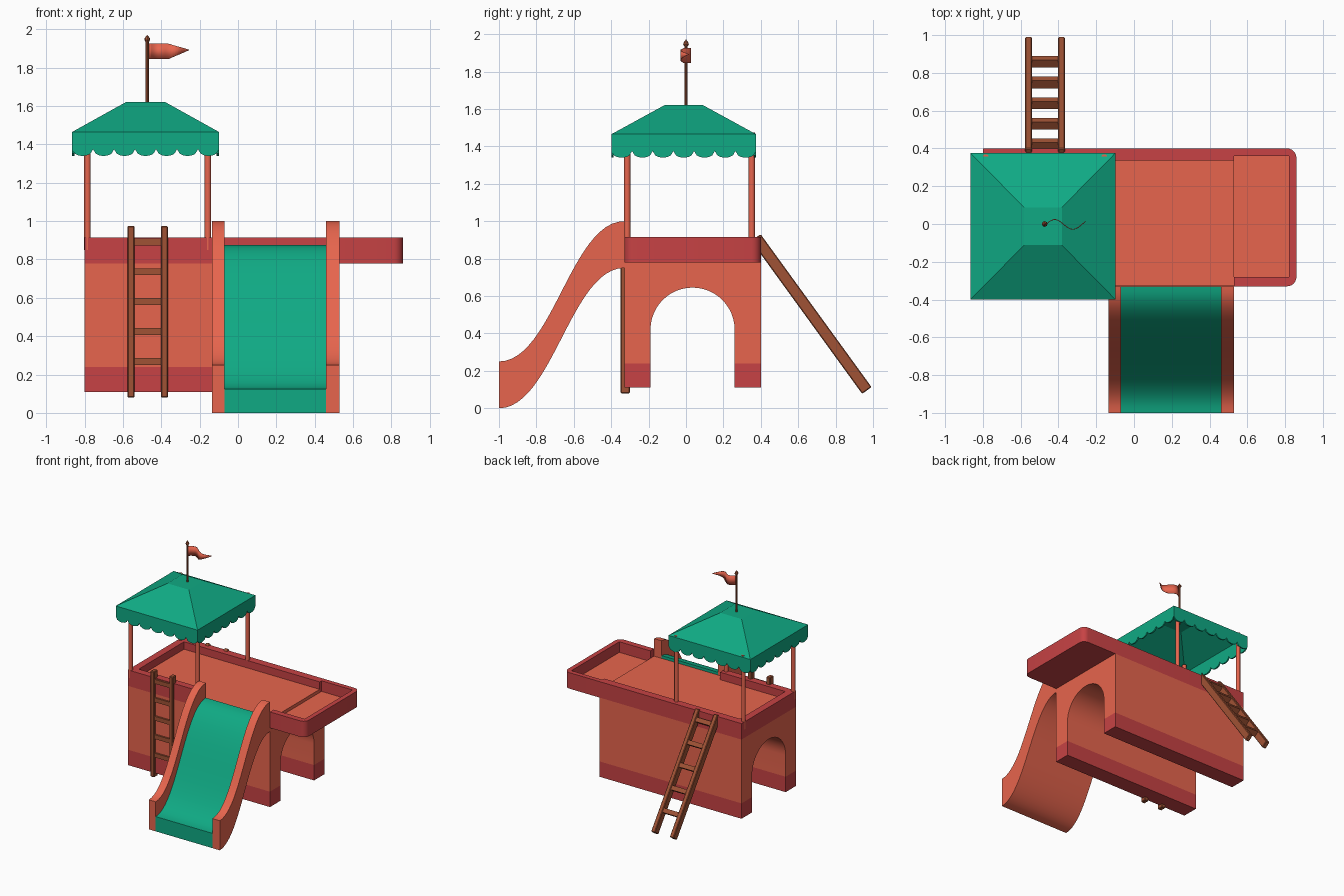
import bpy, bmesh, math
from mathutils import Vector, Matrix

if "Cube" in bpy.data.objects:
    bpy.data.objects.remove(bpy.data.objects["Cube"])


def mat(name, col):
    m = bpy.data.materials.new(name)
    m.diffuse_color = (*col, 1)
    m.use_nodes = True
    m.node_tree.nodes["Principled BSDF"].inputs["Base Color"].default_value = m.diffuse_color
    return m


CORAL = mat("coral", (0.80, 0.13, 0.075))
RED = mat("red", (0.57, 0.055, 0.058))
GREEN = mat("green", (0.005, 0.40, 0.23))
BROWN = mat("brown", (0.35, 0.085, 0.035))


def finish(name, bm, *mats, smooth=False):
    bmesh.ops.recalc_face_normals(bm, faces=bm.faces)
    me = bpy.data.meshes.new(name)
    bm.to_mesh(me)
    bm.free()
    ob = bpy.data.objects.new(name, me)
    bpy.context.collection.objects.link(ob)
    for m in mats:
        me.materials.append(m)
    if smooth:
        bpy.ops.object.select_all(action='DESELECT')
        ob.select_set(True)
        bpy.context.view_layer.objects.active = ob
        bpy.ops.object.shade_smooth_by_angle(angle=math.radians(35))
    return ob


def prism(pts, vec):
    """Extrude a closed 3D outline along vec."""
    bm = bmesh.new()
    f = bm.faces.new([bm.verts.new(p) for p in pts])
    r = bmesh.ops.extrude_face_region(bm, geom=[f], use_keep_orig=True)
    bmesh.ops.translate(bm, vec=vec, verts=[v for v in r['geom'] if isinstance(v, bmesh.types.BMVert)])
    bmesh.ops.recalc_face_normals(bm, faces=bm.faces)
    return bm


def add_box(bm, size, centre, bevel=0.0):
    r = bmesh.ops.create_cube(bm, size=1, matrix=Matrix.Translation(centre) @ Matrix.Diagonal((*size, 1)))
    if bevel:
        edges = list({e for v in r['verts'] for e in v.link_edges})
        bmesh.ops.bevel(bm, geom=edges, offset=bevel, segments=1, affect='EDGES')


def spin_profile(name, profile, x, y, m, sides):
    bm = bmesh.new()
    vs = [bm.verts.new((x + r, y, z)) for r, z in profile]
    es = [bm.edges.new(p) for p in zip(vs, vs[1:])]
    bmesh.ops.spin(bm, geom=vs + es, cent=(x, y, 0), axis=(0, 0, 1), angle=2 * math.pi, steps=sides)
    bmesh.ops.remove_doubles(bm, verts=bm.verts, dist=1e-5)
    return finish(name, bm, m, smooth=True)


# Tower walls with a tunnel along x, lower band red
arch = [(0.035 + 0.225 * math.cos(a), 0.42 + 0.225 * math.sin(a))
        for a in [math.pi * i / 24 for i in range(25)]]
yz = [(-0.33, 0.11), (-0.19, 0.11)] + arch[::-1] + [(0.26, 0.11), (0.40, 0.11), (0.40, 0.78), (-0.33, 0.78)]
bm = prism([(-0.80, y, z) for y, z in yz], (1.33, 0, 0))
bmesh.ops.bisect_plane(bm, geom=bm.verts[:] + bm.edges[:] + bm.faces[:], plane_co=(0, 0, 0.24), plane_no=(0, 0, 1))
for f in bm.faces:
    f.material_index = int(max(v.co.z for v in f.verts) < 0.2401)
finish("tower_walls", bm, CORAL, RED, smooth=True)


# Raised rim around deck and balcony
def corner(cx, cy, r, a0):
    return [(cx + r * math.cos(a), cy + r * math.sin(a))
            for a in [math.radians(a0 - 90 * i / 6) for i in range(7)]]


outer = [(-0.13, -0.33), (-0.80, -0.33), (-0.80, 0.40)] + corner(0.81, 0.35, 0.05, 90) \
    + corner(0.81, -0.28, 0.05, 0) + [(0.53, -0.33)]
inner = [(0.53, -0.28), (0.82, -0.28), (0.82, 0.36), (0.53, 0.36), (0.53, 0.335),
         (-0.74, 0.335), (-0.74, -0.27), (-0.13, -0.27)]
finish("deck_rim", prism([(x, y, 0.78) for x, y in outer + inner], (0, 0, 0.135)), RED, smooth=True)

# Deck floor and lower balcony floor
for name, x0, x1, y0, y1, top in (("deck_floor", -0.76, 0.53, -0.329, 0.36, 0.852),
                                  ("balcony_floor", 0.53, 0.84, -0.30, 0.38, 0.825)):
    bm = bmesh.new()
    add_box(bm, (x1 - x0, y1 - y0, top - 0.78), ((x0 + x1) / 2, (y0 + y1) / 2, (top + 0.78) / 2))
    bm.normal_update()
    for f in bm.faces:
        f.material_index = int(f.normal.z < -0.5)
    finish(name, bm, CORAL, RED)


# Slide: S-curve chute and two side walls
def bez(a, b, c, d, t):
    s = 1 - t
    return s**3 * a + 3 * s * s * t * b + 3 * s * t * t * c + t**3 * d


N = 24
curve = [(bez(-1, -0.715, -0.615, -0.33, i / N), bez(0, 0, 0.75, 0.75, i / N)) for i in range(N + 1)]


def slide_part(name, x0, x1, h, *mats):
    pts = [(x0, y, z) for y, z in curve] + [(x0, y, z + h) for y, z in curve[::-1]]
    bm = prism(pts, (x1 - x0, 0, 0))
    for f in bm.faces:
        f.material_index = int(len(mats) > 1 and f.normal.z < -0.01)
    finish(name, bm, *mats, smooth=True)


slide_part("slide_chute", -0.07, 0.46, 0.125, GREEN, CORAL)
slide_part("slide_side_left", -0.135, -0.07, 0.25, CORAL)
slide_part("slide_side_right", 0.46, 0.53, 0.25, CORAL)


# Ladders: built upright, the back one leaned out
def ladder(name, length, depth, rungs, matrix):
    bm = bmesh.new()
    for x in (-0.105 + 0.018, 0.105 - 0.018):
        add_box(bm, (0.036, depth, length), (x, 0, length / 2), 0.005)
    for z in rungs:
        add_box(bm, (0.15, depth * 0.8, 0.036), (0, 0, z))
    bmesh.ops.transform(bm, matrix=matrix, verts=bm.verts)
    finish(name, bm, BROWN)


ladder("front_ladder", 0.895, 0.05, [0.188 + 0.156 * i for i in range(5)],
       Matrix.Translation((-0.471, -0.325, 0.08)))
ladder("back_ladder", 1.01, 0.062, [0.185 + 0.186 * i for i in range(5)],
       Matrix.Translation((-0.471, 0.967, 0.095)) @ Matrix.Rotation(math.atan2(0.595, 0.82), 4, 'X'))

# Four roof posts
for i, x in enumerate((-0.785, -0.157)):
    for j, y in enumerate((-0.314, 0.352)):
        spin_profile(f"roof_post_{i}{j}", [(0, 0.85), (0.017, 0.85), (0.017, 1.475), (0, 1.475)], x, y, CORAL, 12)

# Canopy roof: hollow truncated pyramid with scalloped skirt
cx, cy, hx, hy = -0.482, -0.012, 0.383, 0.387
bm = bmesh.new()
quad = [(-1, -1), (1, -1), (1, 1), (-1, 1)]
low = [bm.verts.new((cx + sx * hx, cy + sy * hy, 1.465)) for sx, sy in quad]
top = [bm.verts.new((cx + sx * 0.1, cy + sy * 0.1, 1.622)) for sx, sy in quad]
bm.faces.new(top)
for i in range(4):
    k = (i + 1) % 4
    bm.faces.new((low[i], low[k], top[k], top[i]))
    a, b = low[i].co.copy(), low[k].co.copy()
    S = 7 * 8
    up, dn = [], []
    for s in range(S + 1):
        p = a.lerp(b, s / S)
        u = (s % 8) / 4 - 1
        up.append(bm.verts.new(p))
        dn.append(bm.verts.new((p.x, p.y, 1.375 - 0.035 * math.sqrt(max(0, 1 - u * u)))))
    for s in range(S):
        bm.faces.new((dn[s], dn[s + 1], up[s + 1], up[s]))
bmesh.ops.remove_doubles(bm, verts=bm.verts, dist=1e-5)
roof = finish("canopy_roof", bm, GREEN)
sol = roof.modifiers.new("thickness", 'SOLIDIFY')
sol.thickness = 0.012
sol.offset = -1

# Flag pole with pointed finial
spin_profile("flag_pole", [(0, 1.60), (0.009, 1.60), (0.009, 1.935), (0.015, 1.945), (0.013, 1.955), (0, 1.972)],
             -0.473, 0.0, BROWN, 8)

# Waving pennant
bm = bmesh.new()
rows = []
for i in range(17):
    t = i / 16
    k = max(0, (t - 0.5) / 0.5)
    x, y = -0.467 + 0.21 * t, 0.026 * math.sin(t * 2.2 * math.pi)
    rows.append([bm.verts.new((x, y, z0 + (1.893 - z0) * k * 0.97)) for z0 in (1.845, 1.925)])
for p, q in zip(rows, rows[1:]):
    bm.faces.new((p[0], q[0], q[1], p[1]))
flag = finish("pennant", bm, CORAL, smooth=True)
flag.modifiers.new("thickness", 'SOLIDIFY').thickness = 0.004
